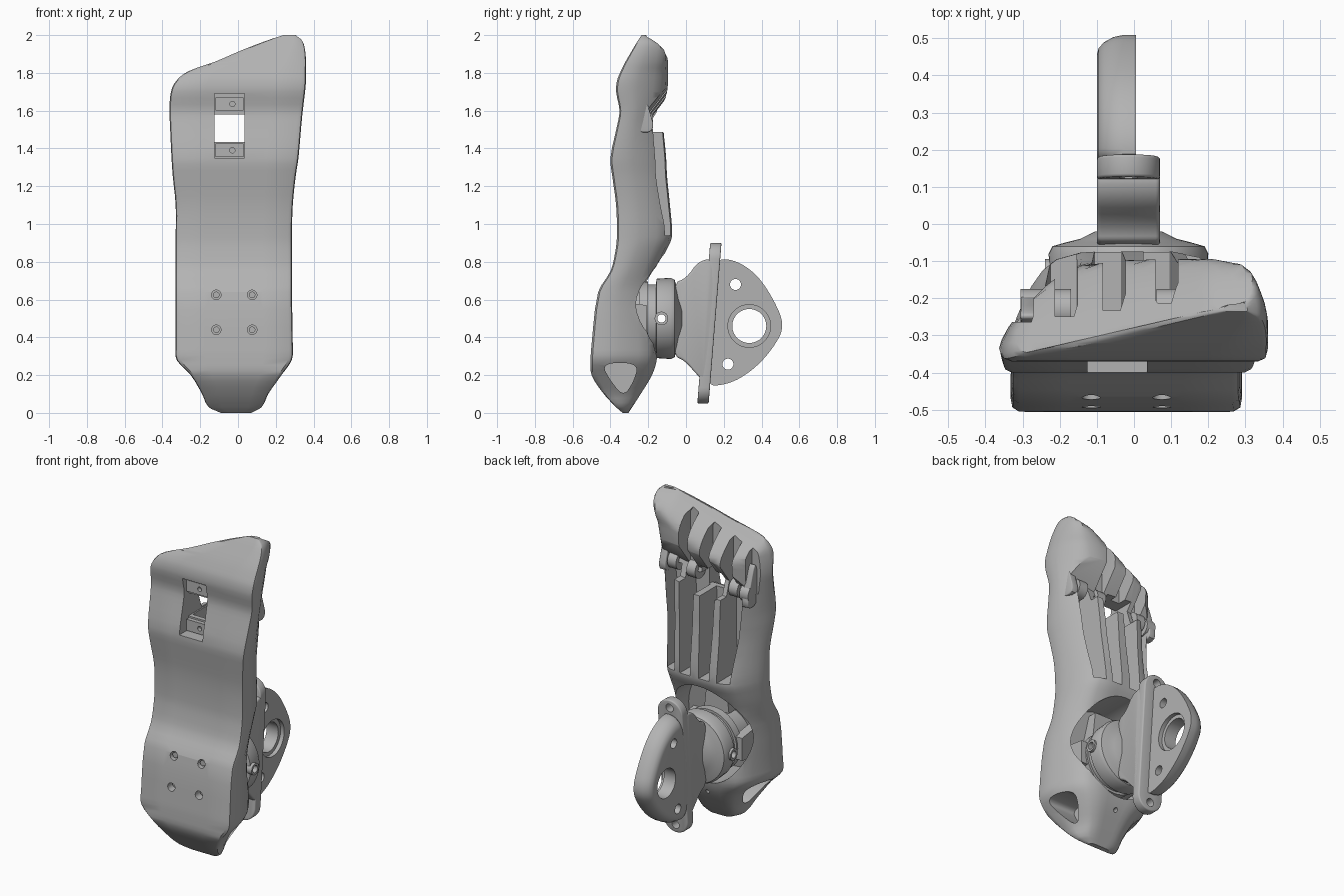
import bpy
import bmesh
from math import sin, cos, pi, radians

old = bpy.data.objects.get("Cube")
if old:
    bpy.data.objects.remove(old, do_unlink=True)

grey = bpy.data.materials.new("plain grey")
grey.use_nodes = True
grey.diffuse_color = (0.45, 0.45, 0.45, 1)
grey.node_tree.nodes["Principled BSDF"].inputs["Base Color"].default_value = (0.45, 0.45, 0.45, 1)


def skin(name, rings):
    """Closed solid through a list of equal-length rings of points."""
    bm = bmesh.new()
    loops = [[bm.verts.new(p) for p in ring] for ring in rings]
    n = len(loops[0])
    for a, b in zip(loops, loops[1:]):
        for i in range(n):
            j = (i + 1) % n
            bm.faces.new((a[i], a[j], b[j], b[i]))
    bm.faces.new(loops[0])
    bm.faces.new(loops[-1])
    bmesh.ops.recalc_face_normals(bm, faces=bm.faces)
    mesh = bpy.data.meshes.new(name)
    bm.to_mesh(mesh)
    bm.free()
    mesh.materials.append(grey)
    ob = bpy.data.objects.new(name, mesh)
    bpy.context.scene.collection.objects.link(ob)
    return ob


def prism(name, axis, outline, lo, hi):
    """Outline in (y, z) pushed along x, or in (x, z) pushed along y."""
    place = {"x": lambda a, b, c: (c, a, b), "y": lambda a, b, c: (a, c, b)}[axis]
    return skin(name, [[place(a, b, c) for a, b in outline] for c in (lo, hi)])


def oval(a, b, ra, rb=None, n=32):
    rb = rb or ra
    return [(a + ra * cos(2 * pi * i / n), b + rb * sin(2 * pi * i / n)) for i in range(n)]


def rounded(points, rounds=3):
    """Corner cutting turns a rough outline into a smooth one."""
    for _ in range(rounds):
        nxt = points[1:] + points[:1]
        points = [tuple(u * (1 - t) + v * t for u, v in zip(p, q))
                  for p, q in zip(points, nxt) for t in (0.25, 0.75)]
    return points


def activate(ob):
    bpy.ops.object.select_all(action="DESELECT")
    bpy.context.view_layer.objects.active = ob
    ob.select_set(True)


def cut(ob, cutter):
    mod = ob.modifiers.new("cut", "BOOLEAN")
    mod.operation = "DIFFERENCE"
    mod.solver = "EXACT"
    mod.object = cutter
    activate(ob)
    bpy.ops.object.modifier_apply(modifier=mod.name)
    bpy.data.objects.remove(cutter, do_unlink=True)


def soften(ob, width):
    mod = ob.modifiers.new("soft edges", "BEVEL")
    mod.width = width
    mod.segments = 3
    mod.limit_method = "ANGLE"
    mod.angle_limit = radians(40)
    activate(ob)
    bpy.ops.object.modifier_apply(modifier=mod.name)


def slope(x):
    """Toe joints drop from the big toe towards the little toe."""
    return 0.15 * (x - 0.25)


def tip(x):
    """Height of the toe tips."""
    return min(2.0, 1.82 + 0.4 * (x + 0.24))


def toe_top(x, z):
    """Depth of the upper toe surface, falling to the tips."""
    d = max(tip(x) - z, 0.01) / (0.3 - 0.27 * (x + 0.3))
    end = -0.24 + 0.23 * (x - 0.25)
    return end + (-0.09 - end) * (1 - (1 - min(d, 1)) ** 2)


# Foot shell: height, right edge, left edge, sole depth, instep depth
STATIONS = [
    (0.0, -0.09, 0.07, -0.335, -0.305), (0.03, -0.155, 0.125, -0.37, -0.285),
    (0.1, -0.19, 0.16, -0.435, -0.24), (0.2, -0.25, 0.23, -0.5, -0.18),
    (0.28, -0.325, 0.285, -0.505, -0.155), (0.36, -0.33, 0.29, -0.5, -0.155),
    (0.64, -0.33, 0.285, -0.465, -0.17), (0.75, -0.33, 0.285, -0.4, -0.155),
    (0.85, -0.33, 0.285, -0.375, -0.11), (0.93, -0.33, 0.285, -0.366, -0.075),
    (1.1, -0.33, 0.29, -0.37, -0.085), (1.25, -0.345, 0.305, -0.39, -0.1),
    (1.35, -0.352, 0.32, -0.4, -0.105), (1.52, -0.36, 0.335, -0.365, -0.12),
    (1.6, -0.363, 0.343, -0.352, -0.12), (1.7, -0.355, 0.355, -0.37, -0.1),
    (1.76, -0.325, 0.36, -0.365, -0.095), (1.81, -0.26, 0.36, -0.345, -0.095),
    (1.86, -0.12, 0.36, -0.32, -0.095), (1.92, 0.02, 0.355, -0.285, -0.105),
    (1.97, 0.15, 0.34, -0.255, -0.14), (2.0, 0.24, 0.305, -0.235, -0.21),
]
# Half sections: full big-toe side, and the slimmer little-toe side
FULL = [(0.5, 0), (0.93, 0), (0.985, 0.03), (1, 0.1), (1, 0.28), (0.97, 0.42), (0.92, 0.56),
        (0.85, 0.72), (0.76, 0.86), (0.64, 0.95), (0.4, 1), (0.25, 1), (0.08, 1)]
SLIM = [(0.5, 0), (0.93, 0), (0.985, 0.03), (1, 0.08), (0.98, 0.18), (0.93, 0.32), (0.86, 0.46),
        (0.77, 0.61), (0.66, 0.76), (0.54, 0.89), (0.38, 0.98), (0.25, 1), (0.08, 1)]


def section(z, l, r, f, b):
    w = min(max((z - 0.8) / 0.4, 0), 1)
    slim = [(-u * (1 - w) - s * w, v * (1 - w) + t * w) for (u, v), (s, t) in zip(FULL, SLIM)]
    ring = []
    for u, v in FULL + slim[::-1]:
        x, y = (l + r) / 2 + u * (r - l) / 2, f + v * (b - f)
        if z > 1.6:
            y = max(min(y, toe_top(x, z)), f + v * 0.02)
        ring.append((x, y, z))
    return ring


def station(i, t):
    """Smooth blend between neighbouring stations."""
    p, q = STATIONS[i], STATIONS[i + 1]
    before, after = STATIONS[max(i - 1, 0)], STATIONS[min(i + 2, len(STATIONS) - 1)]
    step = q[0] - p[0]
    row = [p[0] + step * t]
    for k in range(1, 5):
        m = (q[k] - before[k]) / (q[0] - before[0]) * step
        w = (after[k] - p[k]) / (after[0] - p[0]) * step
        row.append((2*t**3 - 3*t**2 + 1) * p[k] + (t**3 - 2*t**2 + t) * m
                   + (3*t**2 - 2*t**3) * q[k] + (t**3 - t**2) * w)
    return row


rows = [station(i, t / 3) for i in range(len(STATIONS) - 1) for t in range(3)]
foot = skin("foot_shell", [section(*row) for row in rows + [STATIONS[-1]]])

# Ankle cavity with a floor that follows the sole
MOUTH = oval(-0.02, 0.57, 0.265, 0.31, 48)
cut(foot, skin("cavity", [[(x, -0.33 - 0.16 * (0.88 - z), z) for x, z in MOUTH],
                          [(x, 0.2, z) for x, z in MOUTH]]))

# Gap between toes and instep
GAP = [(-0.18, 1.5), (0.1, 1.5), (0.1, 1.95), (-0.09, 1.745), (-0.21, 1.59)]
cut(foot, skin("toe_gap", [[(x, y, z + slope(x)) for y, z in GAP] for x in (-0.6, 0.6)]))

# Tendon channels and the slots between the toes
for low, high in ((0.17, 0.222), (0.06, 0.08), (-0.07, -0.065), (-0.19, -0.205)):
    shape = [(low - 0.035, 0.94), (low + 0.035, 0.94), (high + 0.053, 1.56 + slope(high)),
             (high - 0.053, 1.56 + slope(high))]
    cut(foot, prism("channel", "y", shape, -0.28, 0.2))
for x in (0.088, -0.053, -0.182, -0.3):
    top = tip(x) - 0.03
    shape = [(x - 0.03, 1.47), (x + 0.03, 1.47), (x + 0.03, top - 0.03),
             (x + 0.012, top), (x - 0.012, top), (x - 0.03, top - 0.03)]
    cut(foot, prism("toe_slot", "y", shape, -0.215 + 0.13 * (x - 0.08), 0.2))

# Sole window: shallow pocket with an opening right through
for lo, hi, depth in ((1.35, 1.69, -0.31), (1.435, 1.58, 0.1)):
    shape = [(-0.125, lo), (0.035, lo), (0.035, hi), (-0.125, hi)]
    cut(foot, prism("window", "y", shape, -0.7, depth))

# Heel pockets on both sides
TRIANGLE = rounded([(-0.45, 0.265), (-0.25, 0.265), (-0.275, 0.17), (-0.33, 0.085), (-0.4, 0.17)])
for side in (-1, 1):
    cut(foot, prism("heel_pocket", "x", TRIANGLE, side * 0.1 - 0.02, side * 0.6 - 0.02))
cut(foot, prism("heel_pin", "y", oval(-0.02, 0.19, 0.013), -0.24, 0.1))

# Sole screws
for x in (-0.115, 0.075):
    for z in (0.44, 0.625):
        cut(foot, prism("screw_hole", "y", oval(x, z, 0.025), -0.7, -0.43))
        prism("sole_screw", "y", oval(x, z, 0.017), -0.455, -0.425)

# Window screw tabs
for z in (1.39, 1.635):
    tab = prism("window_tab", "y", [(-0.12, z - 0.035), (0.03, z - 0.035),
                                    (0.03, z + 0.035), (-0.12, z + 0.035)], -0.335, -0.285)
    cut(tab, prism("tab_hole", "y", oval(-0.03, z, 0.014), -0.4, -0.2))

# Toe knuckles and outer hinge lugs
for x in (0.222, 0.09, -0.2, -0.275):
    prism("toe_knuckle", "x", oval(-0.23, 1.56 + slope(x), 0.055), x - 0.03, x + 0.03)
LUG = rounded([(-0.25, 1.77), (-0.285, 1.62), (-0.27, 1.48), (-0.16, 1.48), (-0.2, 1.62)], 2)
for x in (0.285, -0.285):
    lug = prism("hinge_lug", "x", [(y, z + slope(x)) for y, z in LUG], x - 0.02, x + 0.025)
    soften(lug, 0.006)

# Ankle joint: turned drum under a domed flange
MID, AXLE = -0.015, 0.5
DRUM = [(0.16, -0.4), (0.16, -0.25), (0.195, -0.25), (0.195, -0.2), (0.18, -0.2), (0.18, -0.16),
        (0.21, -0.155), (0.215, -0.08), (0.205, -0.06), (0.17, -0.05), (0.13, -0.04), (0.09, -0.02)]
drum = skin("ankle_drum", [[(x, y, z) for x, z in oval(MID, AXLE, r, n=48)] for r, y in DRUM])
cut(drum, prism("axle_bore", "x", oval(-0.13, AXLE, 0.022), -0.5, 0.5))
for side in (-1, 1):
    boss = prism("axle_boss", "x", oval(-0.13, AXLE, 0.036), MID + side * 0.16, MID + side * 0.225)
    cut(boss, prism("boss_bore", "x", oval(-0.13, AXLE, 0.022), -0.5, 0.5))
    prism("joint_fork", "x", [(-0.42, 0.4), (-0.21, 0.43), (-0.21, 0.57), (-0.42, 0.6)],
          MID + side * 0.17, MID + side * 0.225)
prism("ankle_bridge", "y", [(-0.1, 0.66), (0.07, 0.66), (0.05, 0.84), (-0.08, 0.84)], -0.36, -0.28)

# Ankle neck
NECK = rounded([(-0.07, 0.69), (0.0, 0.71), (0.07, 0.81), (0.17, 0.815), (0.11, 0.15),
                (0.06, 0.2), (-0.01, 0.28), (-0.07, 0.3)], 2)
neck = prism("ankle_neck", "x", NECK, -0.1, 0.07)
soften(neck, 0.02)

# Tilted mounting bar with rounded ends
ends = oval(MID, 0.815, 0.085)[:17] + oval(MID, 0.135, 0.085)[16:] + [(MID + 0.085, 0.135)]
bar = skin("mounting_bar", [[(x, 0.06 + 0.08 * (z - 0.05) + t, z) for x, z in ends]
                            for t in (0, 0.06)])
soften(bar, 0.008)
for z in (0.85, 0.1):
    cut(bar, prism("bar_hole", "y", oval(MID, z, 0.025), -0.1, 0.4))

# Side plate, rounded on its outer face
PLATE = rounded([(0.14, 0.81), (0.25, 0.815), (0.37, 0.74), (0.46, 0.61), (0.525, 0.46),
                 (0.46, 0.34), (0.36, 0.23), (0.23, 0.15), (0.08, 0.14)])
CY, CZ = 0.24, 0.47
plate = skin("side_plate", [
    [(x, CY + (y - CY) * s, CZ + (z - CZ) * s) for y, z in PLATE]
    for x, s in ((-0.1, 0.8), (-0.095, 0.87), (-0.08, 0.93), (-0.055, 0.98), (-0.03, 1), (0.005, 1))])
cut(plate, prism("hub_recess", "x", oval(0.335, 0.46, 0.113, n=48), -0.02, 0.2))
for y, z, r in ((0.335, 0.46, 0.09), (0.262, 0.68, 0.029), (0.222, 0.258, 0.029)):
    cut(plate, prism("plate_hole", "x", oval(y, z, r, n=40), -0.3, 0.2))

# Smooth shading with crisp edges
for ob in [o for o in bpy.context.scene.objects if o.type == "MESH"]:
    activate(ob)
    bpy.ops.object.shade_smooth_by_angle(angle=radians(35))
